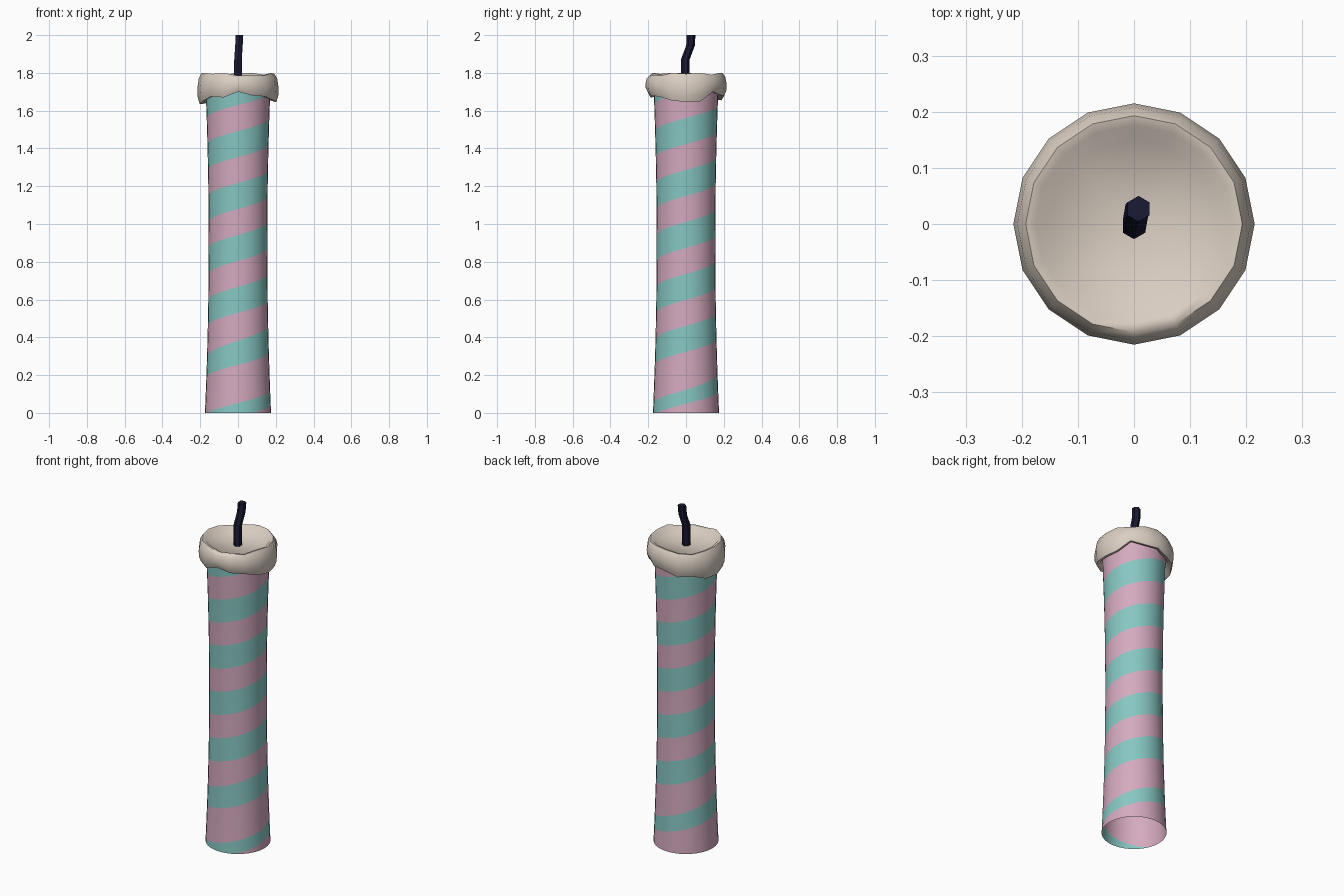
import bpy, bmesh, math
from mathutils import Vector

if "Cube" in bpy.data.objects:
    bpy.data.objects.remove(bpy.data.objects["Cube"])

TAU = 2 * math.pi


def material(name, rgb):
    m = bpy.data.materials.new(name)
    m.diffuse_color = (*rgb, 1)
    m.use_nodes = True
    m.node_tree.nodes["Principled BSDF"].inputs["Base Color"].default_value = m.diffuse_color
    return m


def finish(bm, name, mats, angle=40):
    me = bpy.data.meshes.new(name)
    bm.to_mesh(me)
    bm.free()
    ob = bpy.data.objects.new(name, me)
    bpy.context.collection.objects.link(ob)
    for m in mats:
        me.materials.append(m)
    bpy.ops.object.select_all(action='DESELECT')
    ob.select_set(True)
    bpy.context.view_layer.objects.active = ob
    bpy.ops.object.shade_smooth_by_angle(angle=math.radians(angle))
    return ob


def bridge(bm, a, b):
    n = len(a)
    for i in range(n):
        j = (i + 1) % n
        bm.faces.new((a[i], a[j], b[j], b[i]))


pink = material("pink_wax", (0.66, 0.40, 0.52))
teal = material("teal_wax", (0.24, 0.57, 0.54))
cream = material("cream_wax", (0.70, 0.62, 0.54))
navy = material("navy_wick", (0.01, 0.01, 0.035))

# Candle body: open waisted tube whose edges follow the helical stripes
SIDES, PITCH, TOP = 32, 0.275, 1.74


def stripe_z(i, k):
    h = 0.117 + PITCH * i / SIDES + (k - 4) * PITCH / 2
    if k % 2 == 0:      # upper edge of teal, pinched near the base
        h -= 0.065 * min(1, max(0, 1 - (h - 0.18) / 0.25))
    return min(TOP, max(0, h))


def body_point(i, z):
    a = TAU * i / SIDES - math.pi / 2
    r = 0.155 + 0.02 * ((z - 0.9) / 0.9) ** 2
    return (r * math.cos(a), r * math.sin(a), z)


bm = bmesh.new()
for i in range(SIDES):
    for k in range(18):
        zs = [stripe_z(i, k), stripe_z(i + 1, k), stripe_z(i + 1, k + 1), stripe_z(i, k + 1)]
        pts = []
        for c, z in zip((i, i + 1, i + 1, i), zs):
            p = Vector(body_point(c, z))
            if all((p - q).length > 1e-4 for q in pts):
                pts.append(p)
        if len(pts) > 2 and max(zs) - min(zs) > 1e-4:
            f = bm.faces.new([bm.verts.new(p) for p in pts])
            f.material_index = k % 2
bmesh.ops.remove_doubles(bm, verts=bm.verts, dist=1e-4)
finish(bm, "candle_body", [pink, teal])

# Melted wax cap: dished top with a dripping lower edge
drips = [1.645, 1.65, 1.70, 1.68, 1.68, 1.655, 1.66, 1.635,
         1.635, 1.65, 1.675, 1.67, 1.70, 1.68, 1.675, 1.655]
rims = [1.795, 1.80, 1.79, 1.80, 1.80, 1.79, 1.785, 1.795,
        1.80, 1.80, 1.795, 1.80, 1.785, 1.79, 1.785, 1.80]
bm = bmesh.new()
profile = [(0.165, 0.30), (0.185, 0.03), (0.203, 0.0), (0.213, 0.22),
           (0.215, 0.5), (0.208, 0.82), (0.193, 1.0), (0.176, 0.97), (0.15, None)]
rings = []
for r, t in profile:
    ring = []
    for i in range(16):
        a = TAU * i / 16
        z = 1.765 if t is None else drips[i] + t * (rims[i] - drips[i])
        ring.append(bm.verts.new((r * math.cos(a), r * math.sin(a), z)))
    rings.append(ring)
for a, b in zip(rings, rings[1:]):
    bridge(bm, a, b)
centre = bm.verts.new((0, 0, 1.755))
for i in range(16):
    bm.faces.new((rings[-1][i], rings[-1][(i + 1) % 16], centre))
finish(bm, "wax_cap", [cream], 60)

# Bent six-sided wick
bm = bmesh.new()
rings = []
for x, y, z in [(0, -0.003, 1.74), (0, -0.004, 1.87), (0.005, 0.024, 1.945), (0.008, 0.027, 2.0)]:
    rings.append([bm.verts.new((x + 0.023 * math.sin(TAU * i / 6), y - 0.023 * math.cos(TAU * i / 6), z))
                  for i in range(6)])
for a, b in zip(rings, rings[1:]):
    bridge(bm, a, b)
bm.faces.new(rings[-1])
bm.faces.new(rings[0][::-1])
finish(bm, "wick", [navy], 20)
